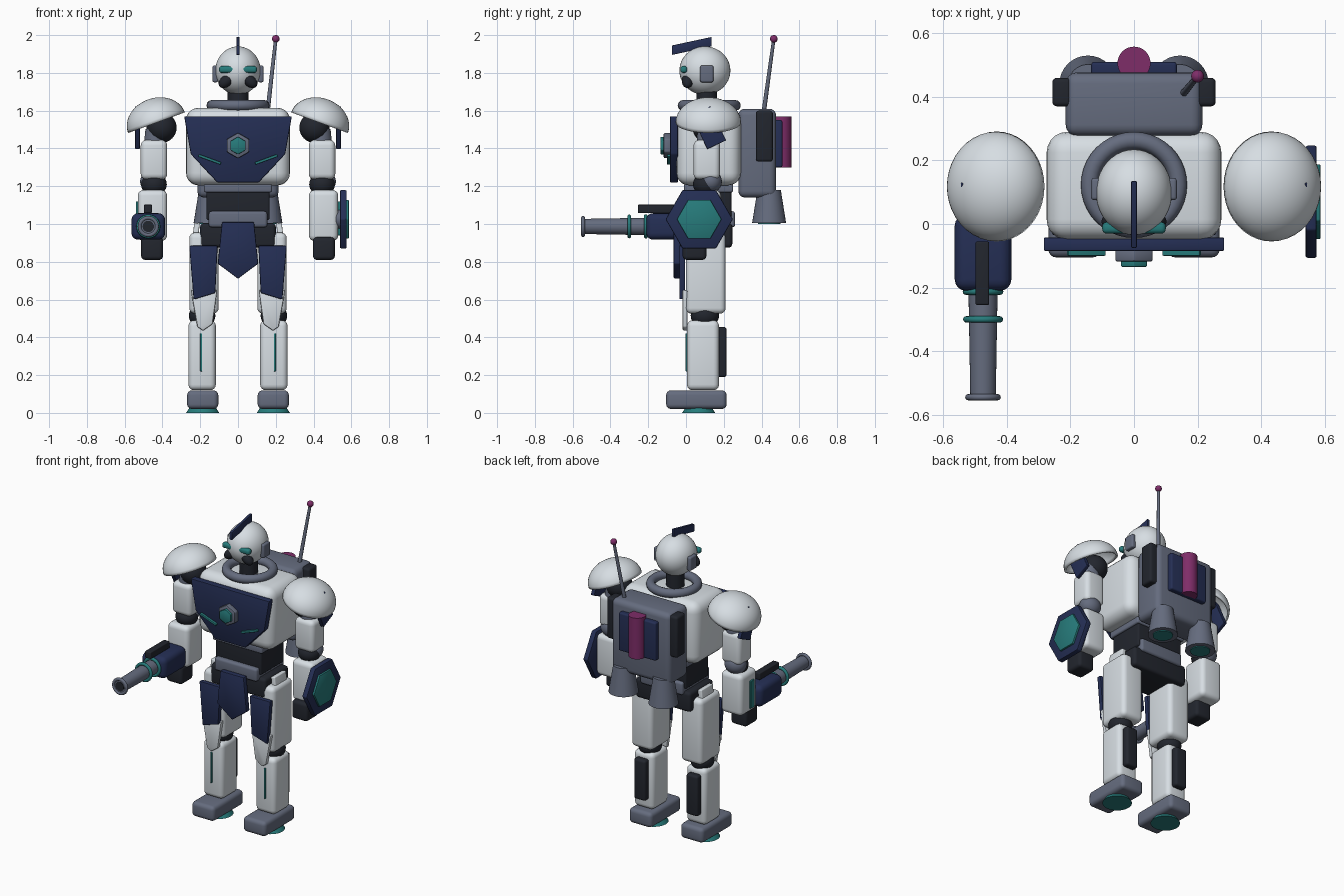
import bpy, bmesh
from math import radians, sin, cos, pi
from mathutils import Vector, Matrix, Euler

if "Cube" in bpy.data.objects:
    bpy.data.objects.remove(bpy.data.objects["Cube"])


def mat(name, r, g, b):
    m = bpy.data.materials.new(name)
    m.diffuse_color = (r, g, b, 1)
    m.use_nodes = True
    m.node_tree.nodes["Principled BSDF"].inputs["Base Color"].default_value = m.diffuse_color
    return m


WHITE = mat("white", .68, .73, .77)
NAVY = mat("navy", .018, .028, .09)
DARK = mat("dark", .016, .019, .027)
GREY = mat("grey", .13, .15, .21)
TEAL = mat("teal", .02, .2, .2)
PINK = mat("magenta", .21, .026, .14)


def finish(name, bm, m, smooth=True):
    bmesh.ops.recalc_face_normals(bm, faces=bm.faces)
    me = bpy.data.meshes.new(name)
    bm.to_mesh(me)
    bm.free()
    ob = bpy.data.objects.new(name, me)
    bpy.context.collection.objects.link(ob)
    me.materials.append(m)
    if smooth:
        bpy.ops.object.select_all(action='DESELECT')
        ob.select_set(True)
        bpy.context.view_layer.objects.active = ob
        bpy.ops.object.shade_smooth_by_angle(angle=radians(35))
    return ob


def bevel(bm, w, seg):
    if w:
        bmesh.ops.bevel(bm, geom=bm.edges[:], offset=w, segments=seg, profile=.5,
                        affect='EDGES', clamp_overlap=True)


def box(name, c, size, m, bev=.01, rot=(0, 0, 0), seg=4):
    """Rounded box from centre and full size."""
    bm = bmesh.new()
    bmesh.ops.create_cube(bm, size=1)
    bmesh.ops.scale(bm, vec=size, verts=bm.verts)
    bevel(bm, bev, seg)
    r = Euler([radians(a) for a in rot]).to_matrix().to_4x4()
    bm.transform(Matrix.Translation(c) @ r)
    return finish(name, bm, m)


def plate(name, pts, axis, a, b, m, bev=.006):
    """Outline extruded along y (points x, z) or along x (points y, z)."""
    bm = bmesh.new()
    put = (lambda p, d: (p[0], d, p[1])) if axis == 'y' else (lambda p, d: (d, p[0], p[1]))
    f = bm.faces.new([bm.verts.new(put(p, a)) for p in pts])
    ext = bmesh.ops.extrude_face_region(bm, geom=[f])
    vs = [v for v in ext['geom'] if isinstance(v, bmesh.types.BMVert)]
    bmesh.ops.translate(bm, verts=vs, vec=Vector(put((0, 0), b - a)))
    bm.faces.ensure_lookup_table()
    bmesh.ops.recalc_face_normals(bm, faces=bm.faces)
    bevel(bm, bev, 2)
    return finish(name, bm, m)


def tube(name, p, q, r1, r2, m, seg=32):
    """Cylinder or cone between two points."""
    p, q = Vector(p), Vector(q)
    bm = bmesh.new()
    bmesh.ops.create_cone(bm, cap_ends=True, segments=seg, radius1=r1, radius2=r2,
                          depth=(q - p).length)
    r = (q - p).to_track_quat('Z', 'Y').to_matrix().to_4x4()
    bm.transform(Matrix.Translation((p + q) / 2) @ r)
    return finish(name, bm, m)


def ball(name, c, rad, m, rot=(0, 0, 0), half=False):
    bm = bmesh.new()
    bmesh.ops.create_uvsphere(bm, u_segments=40, v_segments=24, radius=1)
    if half:
        bmesh.ops.bisect_plane(bm, geom=bm.verts[:] + bm.edges[:] + bm.faces[:], dist=1e-5,
                               plane_co=(0, 0, 0), plane_no=(0, 0, 1), clear_inner=True)
    r = Euler([radians(a) for a in rot]).to_matrix().to_4x4()
    bm.transform(Matrix.Translation(c) @ r @ Matrix.Diagonal((*rad, 1)))
    return finish(name, bm, m)


def ring(name, c, major, minor, m, rot=(0, 0, 0)):
    bpy.ops.mesh.primitive_torus_add(location=c, rotation=[radians(a) for a in rot],
                                     major_radius=major, minor_radius=minor,
                                     major_segments=40, minor_segments=12)
    ob = bpy.context.object
    ob.name = name
    ob.data.materials.append(m)
    bpy.ops.object.shade_smooth_by_angle(angle=radians(50))


def hexagon(u, v, r, start):
    return [(u + r * cos(start + i * pi / 3), v + r * sin(start + i * pi / 3)) for i in range(6)]


def mirrored(half):
    """Half outline with x > 0, top to bottom, closed across the centre."""
    return half + [(-x, z) for x, z in reversed(half) if x > 0]


# torso, waist and pelvis
box("torso", (0, .12, 1.41), (.55, .34, .41), WHITE, .065, seg=5)
box("waist", (0, .12, 1.12), (.335, .24, .2), DARK, .012)
box("waist_collar", (0, .12, 1.19), (.36, .26, .045), GREY, .01)
box("belt", (0, .115, 1.025), (.31, .29, .085), GREY, .015)
box("pelvis", (0, .12, .94), (.4, .25, .13), DARK, .02)
plate("front_skirt", mirrored([(.085, 1.01), (.107, .79), (0, .71)]), 'y', -.065, -.03, NAVY)

# chest plate with medallion
plate("chest_plate", mirrored([(.285, 1.57), (.25, 1.37), (.11, 1.22)]), 'y', -.085, -.042, NAVY)
plate("medallion_base", hexagon(0, 1.415, .068, pi / 2), 'y', -.118, -.08, GREY)
plate("medallion", hexagon(0, 1.415, .047, pi / 2), 'y', -.135, -.11, TEAL, .004)

# head
ring("collar_ring", (0, .123, 1.628), .139, .028, GREY)
tube("neck", (0, .11, 1.58), (0, .11, 1.72), .055, .055, DARK)
ball("head", (0, .1, 1.812), (.12, .135, .128), WHITE)
box("visor", (0, -.012, 1.818), (.2, .036, .036), TEAL, .014)
plate("crest", [(-.075, 1.945), (.135, 1.99), (.135, 1.94), (-.075, 1.895)], 'x', -.009, .009,
      NAVY, .003)

# backpack
box("backpack", (0, .377, 1.375), (.43, .2, .47), GREY, .035)
box("backpack_panel", (0, .485, 1.425), (.27, .05, .25), NAVY, .01)
tube("energy_cell", (0, .506, 1.3), (0, .506, 1.57), .052, .052, PINK)
tube("antenna", (.155, .41, 1.58), (.2, .465, 1.98), .012, .009, GREY, 16)
ball("antenna_tip", (.2, .465, 1.98), (.02, .02, .02), PINK)

for s, side in ((-1, "right"), (1, "left")):
    def n(t):
        return f"{side}_{t}"

    # head and chest details
    ball(n("cheek_vent"), (s * .062, .008, 1.757), (.046, .03, .03), DARK, (0, s * 40, 0))
    box(n("ear"), (s * .12, .11, 1.795), (.03, .07, .09), GREY, .01)
    box(n("chest_light"), (s * .15, -.088, 1.342), (.125, .024, .014), TEAL, .003, (0, s * -20, 0))

    # backpack pods and thrusters
    box(n("backpack_pod"), (s * .226, .415, 1.465), (.062, .09, .27), DARK, .015)
    tube(n("thruster"), (s * .145, .44, 1.005), (s * .145, .44, 1.18), .09, .062, GREY)
    tube(n("thruster_glow"), (s * .145, .44, 1.0), (s * .145, .44, 1.02), .06, .06, TEAL)

    # shoulder
    dome = ball(n("shoulder_dome"), (s * .432, .118, 1.537), (.16, .173, .13), WHITE,
                (0, s * 20, 0), half=True)
    shell = dome.modifiers.new("shell", 'SOLIDIFY')
    shell.thickness = .012
    box(n("shoulder_flap"), (s * .532, .12, 1.51), (.026, .11, .2), NAVY, .004, (25, 0, 0))
    ball(n("shoulder_joint"), (s * .405, .115, 1.51), (.08, .08, .08), DARK)

    # arm
    tube(n("arm_socket"), (s * .44, .115, 1.4), (s * .435, .115, 1.5), .06, .055, GREY)
    box(n("upper_arm"), (s * .445, .11, 1.34), (.14, .14, .21), WHITE, .03)
    ball(n("elbow"), (s * .445, .105, 1.21), (.068, .068, .06), DARK)
    ball(n("elbow_cap"), (s * .45, .13, 1.225), (.068, .06, .06), GREY)
    box(n("forearm"), (s * .453, .1, 1.045), (.155, .17, .27), WHITE, .03)
    box(n("forearm_strip"), (s * .533, .08, 1.03), (.016, .04, .18), TEAL, .003)
    box(n("fist"), (s * .455, .045, .87), (.115, .125, .12), DARK, .02)

    # hip and thigh
    box(n("hip_plate"), (s * .225, .11, .93), (.03, .12, .15), WHITE, .006, (0, s * -6, 0))
    box(n("thigh"), (s * .18, .105, .74), (.155, .21, .43), WHITE, .03)
    plate(n("thigh_plate"), [(s * .258, .885), (s * .108, .885), (s * .12, .635), (s * .235, .6)],
          'y', -.035, -.004, NAVY)
    ball(n("knee_joint"), (s * .19, .1, .515), (.07, .075, .065), DARK)
    plate(n("knee_plate"), [(s * .25, .65), (s * .11, .65), (s * .135, .47), (s * .185, .435),
                            (s * .215, .455)], 'y', -.018, .008, WHITE)

    # shin and foot
    box(n("shin"), (s * .19, .09, .305), (.145, .17, .37), WHITE, .03)
    box(n("shin_light"), (s * .195, .004, .32), (.011, .012, .2), TEAL, .002)
    box(n("calf_block"), (s * .19, .19, .322), (.085, .05, .265), DARK, .015)
    box(n("foot"), (s * .187, .055, .07), (.165, .32, .098), GREY, .025)
    tube(n("sole_pad"), (s * .187, .067, 0), (s * .187, .067, .035), .088, .065, TEAL)

# shield on the left arm
tube("shield_mount", (.52, .07, 1.025), (.545, .07, 1.025), .05, .05, GREY)
plate("shield", hexagon(.07, 1.025, .178, 0), 'x', .54, .575, NAVY)
plate("shield_core", hexagon(.07, 1.025, .118, 0), 'x', .57, .587, TEAL, .004)

# cannon on the right arm
gx, gz = -.475, .987
box("cannon_body", (gx, -.09, gz), (.178, .24, .14), NAVY, .035)
tube("cannon_barrel", (gx, -.2, gz), (gx, -.548, gz), .046, .04, GREY)
ring("cannon_base_ring", (gx, -.213, gz), .054, .01, TEAL, (90, 0, 0))
ring("cannon_mid_ring", (gx, -.3, gz), .053, .01, TEAL, (90, 0, 0))
ring("cannon_muzzle", (gx, -.545, gz), .046, .01, GREY, (90, 0, 0))
tube("cannon_bore", (gx, -.54, gz), (gx, -.55, gz), .03, .03, DARK)
box("cannon_rail", (gx - .002, -.155, 1.08), (.043, .2, .045), DARK, .006)
